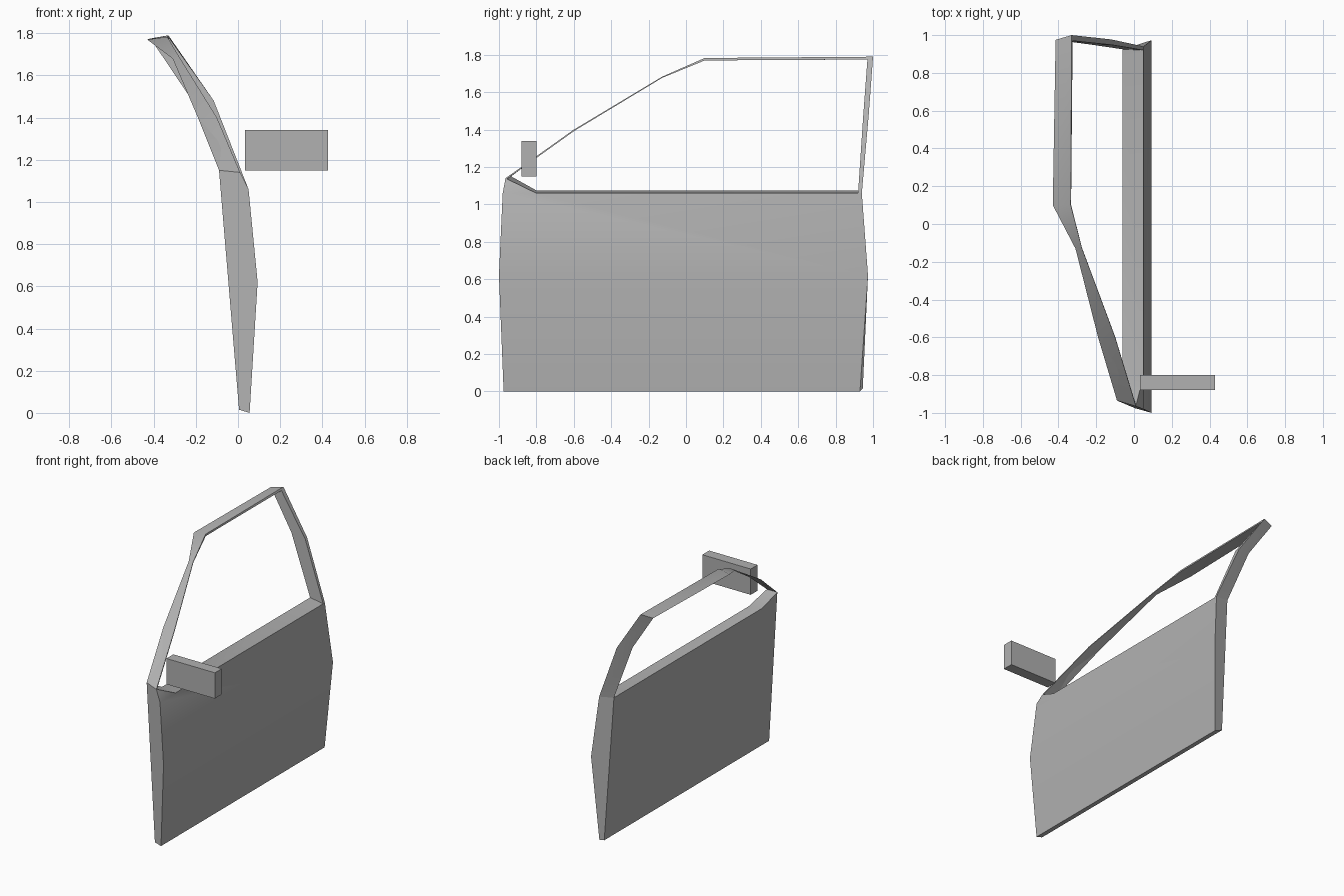
import bpy, bmesh, math

if "Cube" in bpy.data.objects:
    bpy.data.objects.remove(bpy.data.objects["Cube"])

grey = bpy.data.materials.new("door_grey")
grey.diffuse_color = (0.44, 0.44, 0.44, 1)
grey.use_nodes = True
grey.node_tree.nodes["Principled BSDF"].inputs["Base Color"].default_value = grey.diffuse_color


def finish(obj):
    obj.data.materials.append(grey)
    bpy.ops.object.select_all(action='DESELECT')
    obj.select_set(True)
    bpy.context.view_layer.objects.active = obj
    bpy.ops.object.shade_smooth_by_angle(angle=math.radians(30))


def make_object(name, verts, faces):
    mesh = bpy.data.meshes.new(name)
    bm = bmesh.new()
    vs = [bm.verts.new(v) for v in verts]
    for f in faces:
        bm.faces.new([vs[i] for i in f])
    bmesh.ops.recalc_face_normals(bm, faces=bm.faces[:])
    bm.to_mesh(mesh)
    bm.free()
    obj = bpy.data.objects.new(name, mesh)
    bpy.context.collection.objects.link(obj)
    finish(obj)
    return obj


# Lower door body: front end profile, rear end profile, belt-line bend
front = [(0.055, -0.975, 0), (0.093, -1.0, 0.62), (0.05, -0.98, 1.06),
         (0.01, -0.965, 1.14), (-0.09, -0.935, 1.15), (0.005, -0.975, 0.015)]
rear = [(0.055, 0.93, 0), (0.093, 0.973, 0.62), (0.05, 0.94, 1.06),
        (-0.06, 0.925, 1.075), (0.005, 0.945, 0.015)]
bend = [(0.05, -0.8, 1.06), (-0.06, -0.8, 1.075)]
make_object("door_panel", front + rear + bend, [
    (0, 1, 2, 3, 4, 5), (6, 7, 8, 9, 10),      # ends
    (0, 6, 7, 1), (1, 7, 8, 11, 2), (2, 11, 3),  # outer skin
    (3, 11, 12, 4), (11, 8, 9, 12),            # belt line
    (4, 12, 9, 10, 5), (5, 10, 6, 0)])         # inner skin, bottom

# Window frame: slim wedge section between outer edge, opening lip and inner edge
outer = [front[3], (-0.1, -0.6, 1.4), (-0.275, -0.13, 1.682), (-0.335, 0.1, 1.783),
         (-0.33, 1.0, 1.79), (-0.12, 0.977, 1.48), rear[2]]
lip = [(0.01, -0.958, 1.136), (-0.1, -0.596, 1.394), (-0.275, -0.127, 1.677),
       (-0.333, 0.1, 1.77), (-0.325, 0.97, 1.775), (-0.115, 0.948, 1.48),
       (0.05, 0.92, 1.06)]
inner = [front[4], (-0.19, -0.6, 1.4), (-0.31, -0.13, 1.68), (-0.43, 0.1, 1.77),
         (-0.415, 0.975, 1.775), (-0.23, 0.95, 1.5), rear[3]]
n = len(outer)
faces = [(a * n + i, a * n + i + 1, b * n + i + 1, b * n + i)
         for a, b in ((0, 1), (1, 2), (2, 0)) for i in range(n - 1)]
make_object("window_frame", outer + lip + inner, faces)

# Wing mirror block
bpy.ops.mesh.primitive_cube_add(size=1, location=(0.23, -0.84, 1.245))
mirror = bpy.context.object
mirror.name = "wing_mirror"
mirror.scale = (0.395, 0.08, 0.19)
finish(mirror)
